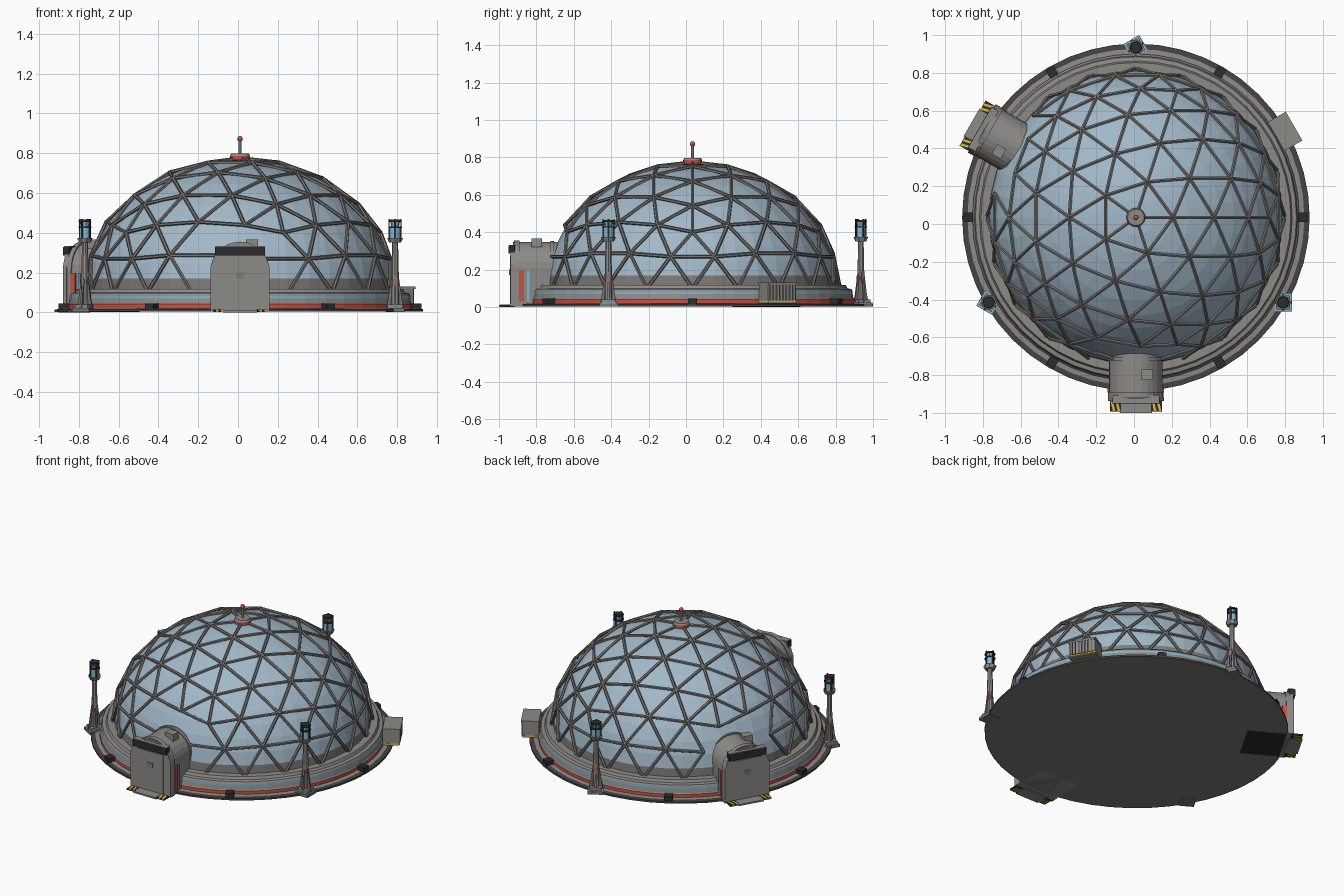
import bpy, bmesh, math
from mathutils import Matrix, Vector

if "Cube" in bpy.data.objects:
    bpy.data.objects.remove(bpy.data.objects["Cube"], do_unlink=True)

CENTRE = Vector((0.01, 0.035, 0))
AIRLOCKS, TOWERS, VENT = {-90: 0.0, 150: -0.03}, (-30, 90, 210), 30


def material(name, r, g, b):
    m = bpy.data.materials.new(name)
    m.use_nodes = True
    m.diffuse_color = (r, g, b, 1)
    m.node_tree.nodes["Principled BSDF"].inputs["Base Color"].default_value = (r, g, b, 1)
    return m


GREY = material("hull grey", 0.27, 0.258, 0.245)
WALL = material("wall grey", 0.21, 0.2, 0.19)
STRUT = material("strut grey", 0.19, 0.178, 0.168)
GLASS = material("pale blue glass", 0.36, 0.485, 0.585)
DARK = material("dark skirt", 0.06, 0.058, 0.056)
BLACK = material("black", 0.025, 0.025, 0.025)
RED = material("signal red", 0.6, 0.08, 0.05)
BLUE = material("trim blue", 0.22, 0.47, 0.66)
YELLOW = material("hazard yellow", 0.7, 0.5, 0.05)
LIGHT = material("light metal", 0.5, 0.5, 0.5)


def finish(name, bm, mats, matrix, smooth=False):
    bmesh.ops.recalc_face_normals(bm, faces=bm.faces)
    mesh = bpy.data.meshes.new(name)
    bm.to_mesh(mesh)
    bm.free()
    for m in mats:
        mesh.materials.append(m)
    ob = bpy.data.objects.new(name, mesh)
    bpy.context.collection.objects.link(ob)
    ob.matrix_world = matrix
    if smooth:
        bpy.ops.object.select_all(action='DESELECT')
        ob.select_set(True)
        bpy.context.view_layer.objects.active = ob
        bpy.ops.object.shade_smooth_by_angle(angle=math.radians(35))
    return ob


def station(angle, radius=0.0, turn=0.0):
    """Frame whose +x points outward from the dome axis."""
    return (Matrix.Translation(CENTRE) @ Matrix.Rotation(math.radians(angle), 4, 'Z')
            @ Matrix.Translation((radius, 0, 0)) @ Matrix.Rotation(math.radians(turn), 4, 'Z'))


HOME = station(0)
UPRIGHT = Matrix.Rotation(-math.pi / 2, 4, 'Y')


def prism(name, outline, x0, x1, mat, frame):
    """Extrude a (y, z) outline along local x."""
    bm = bmesh.new()
    face = bm.faces.new([bm.verts.new((x0, y, z)) for y, z in outline])
    ext = bmesh.ops.extrude_face_region(bm, geom=[face])
    verts = [g for g in ext["geom"] if isinstance(g, bmesh.types.BMVert)]
    bmesh.ops.translate(bm, verts=verts, vec=(x1 - x0, 0, 0))
    bm.faces.ensure_lookup_table()
    return finish(name, bm, [mat], frame)


def box(name, x, y, z, mat, frame):
    """Box from (low, high) pairs."""
    return prism(name, [(y[0], z[0]), (y[1], z[0]), (y[1], z[1]), (y[0], z[1])], x[0], x[1], mat, frame)


def cone(name, r0, r1, z0, z1, mat, frame, sides=16):
    bm = bmesh.new()
    bmesh.ops.create_cone(bm, cap_ends=True, segments=sides, radius1=r0, radius2=r1, depth=z1 - z0,
                          matrix=Matrix.Translation((0, 0, (z0 + z1) / 2)))
    return finish(name, bm, [mat], frame, True)


def lathe(name, profile, bands, mats, sides, frame):
    """Revolve (r, z) points; bands gives the material index of each step."""
    bm = bmesh.new()
    rings = []
    for r, z in profile:
        n = sides if r > 1e-4 else 1
        rings.append([bm.verts.new((r * math.cos(math.tau * i / sides), r * math.sin(math.tau * i / sides), z))
                      for i in range(n)])
    for a, b, index in zip(rings, rings[1:], bands):
        for i in range(sides):
            j = (i + 1) % sides
            corners = [a[i % len(a)], a[j % len(a)], b[j % len(b)], b[i % len(b)]]
            bm.faces.new(list(dict.fromkeys(corners))).material_index = index
    return finish(name, bm, mats, frame)


# Foundation ring with painted bands
lathe("foundation_ring",
      [(0, 0.004), (0.92, 0.004), (0.92, 0.016), (0.892, 0.018), (0.866, 0.02), (0.866, 0.041), (0.861, 0.046),
       (0.856, 0.07), (0.856, 0.083), (0.85, 0.096), (0.828, 0.1), (0.82, 0.117), (0.76, 0.117)],
      [4, 1, 1, 0, 2, 0, 0, 3, 0, 0, 0, 0], [GREY, DARK, RED, BLUE, WALL], 48, HOME)
for k in range(6):
    box("ring_clamp", (0.862, 0.912), (-0.025, 0.025), (0.012, 0.045), BLACK, station(60 * k))

# Glass dome with an opaque lower band
DOME_R, DOME_H, DOME_Z = 0.79, 0.675, 0.1
angles = [0, 6] + [6 + 7 * k for k in range(1, 13)]
profile = [(0.985 * DOME_R * math.cos(math.radians(a)), DOME_Z + 0.985 * DOME_H * math.sin(math.radians(a)))
           for a in angles]
profile[-1] = (0, profile[-1][1])
lathe("glass_dome", profile, [0] + [1] * 12, [WALL, GLASS], 40, HOME)


# Geodesic struts, left out around the airlocks
def near_airlock(p):
    for a in AIRLOCKS:
        q = Matrix.Rotation(-math.radians(a), 3, 'Z') @ p
        if q.x > 0 and abs(q.y) < 0.22 and q.z < 0.3:
            return True
    return False


sphere = bmesh.new()
bmesh.ops.create_icosphere(sphere, subdivisions=3, radius=1)
lattice = bmesh.new()
for e in sphere.edges:
    a, b = (Vector((v.co.x * DOME_R, v.co.y * DOME_R, v.co.z * DOME_H)) for v in e.verts)
    if min(a.z, b.z) < -0.01 or near_airlock((a + b) / 2):
        continue
    spin = (b - a).to_track_quat('Z', 'Y').to_matrix().to_4x4()
    bmesh.ops.create_cone(lattice, cap_ends=True, segments=6, radius1=0.0095, radius2=0.0095,
                          depth=(b - a).length + 0.006, matrix=Matrix.Translation((a + b) / 2) @ spin)
sphere.free()
finish("dome_struts", lattice, [STRUT], HOME @ Matrix.Translation((0, 0, DOME_Z)))

# Crown hub and beacon
cone("crown_hub", 0.05, 0.05, 0.765, 0.786, RED, HOME, 20)
cone("crown_cap", 0.05, 0.044, 0.786, 0.798, GREY, HOME, 20)
cone("beacon_mast", 0.008, 0.007, 0.795, 0.87, LIGHT, HOME, 8)
ball = bmesh.new()
bmesh.ops.create_uvsphere(ball, u_segments=12, v_segments=8, radius=0.014)
finish("beacon_light", ball, [RED], HOME @ Matrix.Translation((0, 0, 0.872)), True)


# Airlocks: barrel vault, front plate, visor, step
def arch(half, wall, top):
    arc = [math.pi * k / 14 for k in range(15)]
    return [(-half, 0.004)] + [(-half * math.cos(t), wall + (top - wall) * math.sin(t)) for t in arc] + [(half, 0.004)]


for a, shift in AIRLOCKS.items():
    f = station(a, shift)
    prism("airlock_vault", arch(0.142, 0.21, 0.347), 0.72, 0.96, GREY, f)
    prism("airlock_rim", arch(0.147, 0.213, 0.355), 0.925, 0.955, GREY, f)
    prism("airlock_collar", arch(0.147, 0.213, 0.354), 0.74, 0.76, GREY, f)
    prism("airlock_front", [(-0.148, 0.004), (0.148, 0.004), (0.148, 0.23), (0.126, 0.29),
                            (0.105, 0.325), (-0.105, 0.325), (-0.126, 0.29), (-0.148, 0.23)], 0.95, 0.972, GREY, f)
    box("airlock_door", (0.972, 0.977), (-0.095, 0.095), (0.015, 0.275), GREY, f)
    box("door_panel", (0.976, 0.981), (-0.02, 0.02), (0.17, 0.2), WALL, f)
    box("airlock_visor", (0.95, 0.985), (-0.125, 0.125), (0.285, 0.328), BLACK, f)
    box("visor_lid", (0.94, 0.982), (-0.122, 0.122), (0.328, 0.333), GREY, f)
    box("roof_unit", (0.805, 0.86), (0.03, 0.09), (0.32, 0.367), GREY, f)
    box("airlock_step", (0.95, 1.035), (-0.085, 0.085), (0, 0.011), GREY, f)
    for s in (-1, 1):
        lo, hi = sorted((s * 0.14, s * 0.149))
        box("side_stripe_red", (0.9, 0.928), (lo, hi), (0.03, 0.195), RED, f)
        box("side_stripe_blue", (0.873, 0.885), (lo, hi), (0.03, 0.195), BLUE, f)
        lo, hi = sorted((s * 0.08, s * 0.138))
        box("hazard_plate", (0.96, 1.028), (lo, hi), (0.003, 0.012), BLACK, f)
        for k in range(2):
            y = lo + 0.004 + 0.026 * k
            prism("hazard_stripe", [(y, -0.975), (y + 0.013, -0.975), (y + 0.026, -1.029), (y + 0.013, -1.029)],
                  0.002, 0.0135, YELLOW, f @ UPRIGHT)
box("airlock_floor", (0.69, 0.93), (-0.135, 0.135), (0.001, 0.005), BLACK, station(150, -0.03))

# Light towers
for a in TOWERS:
    f = station(a, 0.9, 30)
    box("tower_pad", (-0.048, 0.048), (-0.048, 0.048), (0.002, 0.02), STRUT, f)
    box("tower_pad_trim", (-0.045, 0.045), (-0.045, 0.045), (0.02, 0.023), BLUE, f)
    box("tower_foot", (-0.037, 0.037), (-0.037, 0.037), (0.02, 0.04), GREY, f)
    cone("tower_mast", 0.022, 0.015, 0.04, 0.36, GREY, f, 8)
    for k in range(4):
        g = f @ Matrix.Rotation(math.pi / 2 * k, 4, 'Z')
        prism("tower_gusset", [(0.01, 0.024), (0.044, 0.024), (0.034, 0.07), (0.012, 0.23)], -0.005, 0.005, STRUT, g)
        box("lamp_bracket", (0.027, 0.032), (-0.005, 0.005), (0.37, 0.47), BLACK, g)
        box("mast_mark", (0.014, 0.021), (-0.008, 0.008), (0.14, 0.165), RED, g)
    cone("tower_platform", 0.03, 0.04, 0.35, 0.374, GREY, f, 8)
    cone("lamp", 0.028, 0.028, 0.374, 0.424, BLUE, f, 12)
    cone("lamp_hood", 0.034, 0.034, 0.424, 0.431, BLACK, f, 8)
    cone("lamp_neck", 0.02, 0.024, 0.431, 0.455, BLUE, f, 8)
    cone("lamp_top", 0.034, 0.03, 0.455, 0.466, BLACK, f, 8)

# Ventilation box with ribs on its outer face
f = station(VENT, 0.912)
box("vent_box", (-0.055, 0.045), (-0.086, 0.086), (0.02, 0.128), GREY, f)
box("vent_recess", (0.045, 0.047), (-0.078, 0.078), (0.036, 0.118), DARK, f)
box("vent_lid", (-0.055, 0.055), (-0.088, 0.088), (0.118, 0.13), GREY, f)
box("vent_stripe", (-0.056, 0.05), (-0.088, 0.088), (0.026, 0.034), YELLOW, f)
for k in range(8):
    y = -0.07 + 0.02 * k
    box("vent_rib", (0.045, 0.053), (y - 0.007, y + 0.007), (0.036, 0.118), GREY, f)
